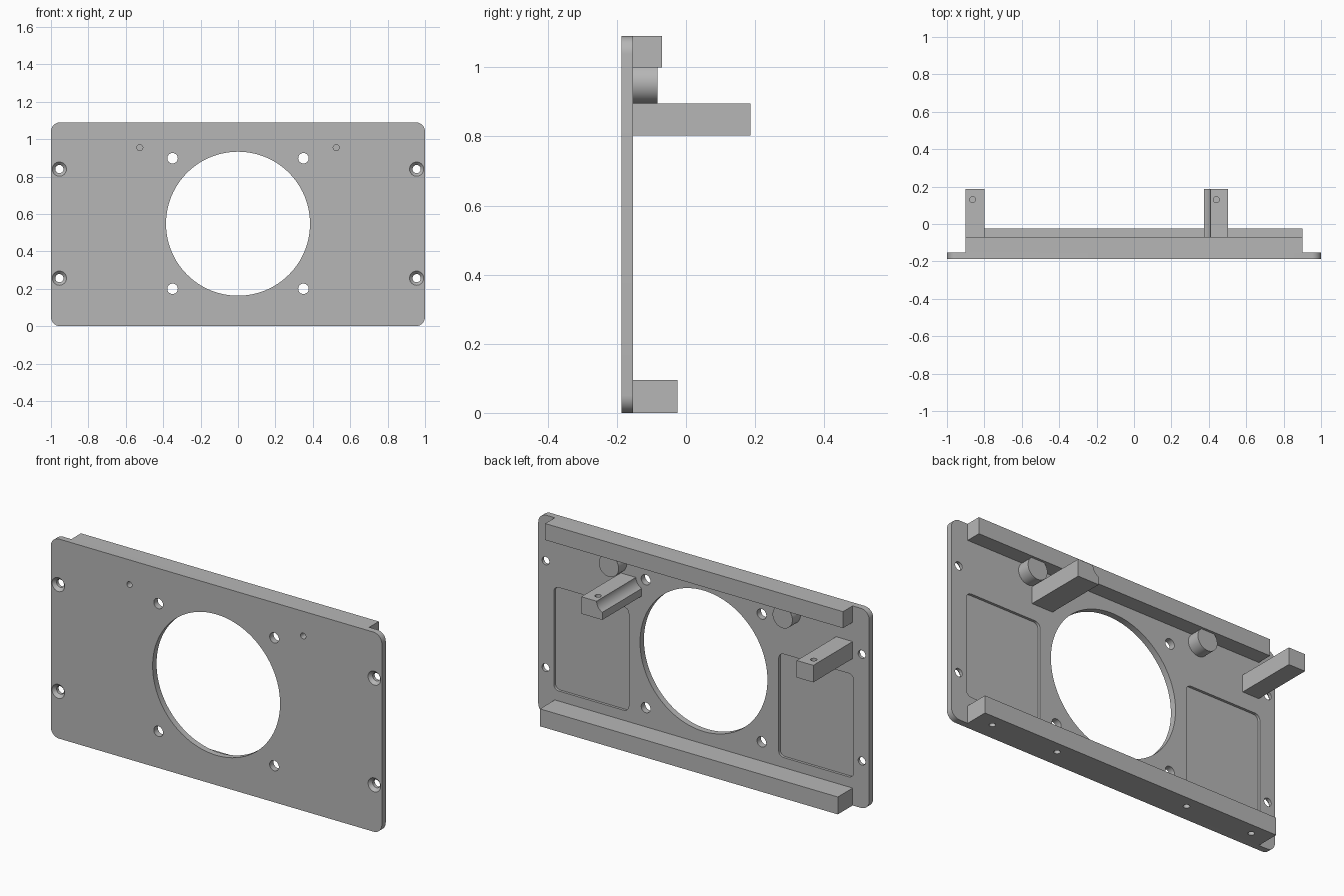
import bpy, bmesh
from math import pi, sin, cos, radians
from mathutils import Matrix, Vector

cube = bpy.data.objects.get("Cube")
if cube:
    bpy.data.objects.remove(cube, do_unlink=True)

grey = bpy.data.materials.new("plain_grey")
grey.use_nodes = True
grey.diffuse_color = (0.47, 0.47, 0.47, 1)
grey.node_tree.nodes["Principled BSDF"].inputs["Base Color"].default_value = (0.47, 0.47, 0.47, 1)

FRONT, BACK = -0.187, -0.153   # plate faces
HEIGHT = 1.09


def finish(name, bm):
    bmesh.ops.recalc_face_normals(bm, faces=bm.faces)
    mesh = bpy.data.meshes.new(name)
    bm.to_mesh(mesh)
    bm.free()
    mesh.materials.append(grey)
    obj = bpy.data.objects.new(name, mesh)
    bpy.context.collection.objects.link(obj)
    return obj


def slab(name, x0, x1, y0, y1, z0, z1, radius=0.0):
    """Block along y whose x-z outline may have rounded corners."""
    bm = bmesh.new()
    steps = 10 if radius else 0
    corners = [(x1, z1, -1, -1), (x0, z1, 1, -1), (x0, z0, 1, 1), (x1, z0, -1, 1)]
    ring = []
    for i, (cx, cz, sx, sz) in enumerate(corners):
        for k in range(steps + 1):
            a = i * pi / 2 + (k / steps * pi / 2 if steps else 0)
            px = cx + sx * radius + radius * cos(a)
            pz = cz + sz * radius + radius * sin(a)
            ring.append(bm.verts.new((px, y0, pz)))
    face = bm.faces.new(ring)
    out = bmesh.ops.extrude_face_region(bm, geom=[face])
    moved = [v for v in out["geom"] if isinstance(v, bmesh.types.BMVert)]
    bmesh.ops.translate(bm, verts=moved, vec=(0, y1 - y0, 0))
    return finish(name, bm)


def rod(name, start, end, r0, r1=None, segments=32):
    """Cylinder or cone between two points."""
    start, end = Vector(start), Vector(end)
    axis = end - start
    turn = axis.to_track_quat('Z', 'Y').to_matrix().to_4x4()
    bm = bmesh.new()
    bmesh.ops.create_cone(bm, cap_ends=True, segments=segments, radius1=r0,
                          radius2=r0 if r1 is None else r1, depth=axis.length,
                          matrix=Matrix.Translation((start + end) / 2) @ turn)
    return finish(name, bm)


def bore(x, z, r, y0=-0.3, y1=0.3, r1=None, segments=32):
    return rod("cutter", (x, y0, z), (x, y1, z), r, r1, segments)


def cut(obj, cutters):
    for c in cutters:
        mod = obj.modifiers.new("cut", 'BOOLEAN')
        mod.operation = 'DIFFERENCE'
        mod.solver = 'EXACT'
        mod.object = c
    graph = bpy.context.evaluated_depsgraph_get()
    mesh = bpy.data.meshes.new_from_object(obj.evaluated_get(graph))
    obj.modifiers.clear()
    obj.data = mesh
    for c in cutters:
        bpy.data.objects.remove(c, do_unlink=True)


# Face plate with fan opening, screw holes, countersinks and rear pockets
plate = slab("face_plate", -1, 1, FRONT, BACK, 0, HEIGHT, 0.05)
cutters = [bore(0, 0.548, 0.385, segments=128)]
for s in (-1, 1):
    for z in (0.2, 0.898):
        cutters.append(bore(s * 0.35, z, 0.028))
    for z in (0.257, 0.84):
        cutters.append(bore(s * 0.955, z, 0.022))
        cutters.append(bore(s * 0.955, z, 0.039, FRONT - 0.001, FRONT + 0.018, 0.021))
    cutters.append(bore(s * 0.525, 0.955, 0.016))
    x0, x1 = sorted((s * 0.453, s * 0.906))
    cutters.append(slab("cutter", x0, x1, BACK - 0.014, BACK + 0.05, 0.15, 0.715, 0.03))
cut(plate, cutters)

# Rails along the top and bottom edges
top_rail = slab("top_rail", -0.9, 0.9, BACK, -0.07, 1.0, HEIGHT)
bottom_rail = slab("bottom_rail", -0.9, 0.9, BACK, -0.025, 0, 0.095)
cut(bottom_rail, [rod("cutter", (x, -0.09, -0.05), (x, -0.09, 0.07), 0.016)
                  for x in (-0.8, -0.4, 0.4, 0.8)])

# Round standoffs with blind holes from the front
for side, s in (("right", -1), ("left", 1)):
    post = rod(side + "_standoff", (s * 0.525, BACK, 0.955), (s * 0.525, -0.083, 0.955), 0.06, segments=48)
    cut(post, [bore(s * 0.525, 0.955, 0.016, y1=-0.1)])

# Rear arms with blind holes on top; the left one clears a fan screw
right_arm = slab("right_arm", -0.9, -0.8, BACK, 0.187, 0.802, 0.895)
cut(right_arm, [rod("cutter", (-0.863, 0.13, 0.83), (-0.863, 0.13, 1), 0.016)])
left_arm = slab("left_arm", 0.375, 0.502, BACK, 0.187, 0.802, 0.895)
cut(left_arm, [rod("cutter", (0.44, 0.13, 0.83), (0.44, 0.13, 1), 0.016),
               bore(0.35, 0.898, 0.06, segments=48)])

# Smooth the round walls, keep edges sharp
bpy.ops.object.select_all(action='DESELECT')
for obj in bpy.context.collection.objects:
    if obj.type == 'MESH' and grey.name in obj.data.materials:
        obj.select_set(True)
        bpy.context.view_layer.objects.active = obj
bpy.ops.object.shade_smooth_by_angle(angle=radians(30))
